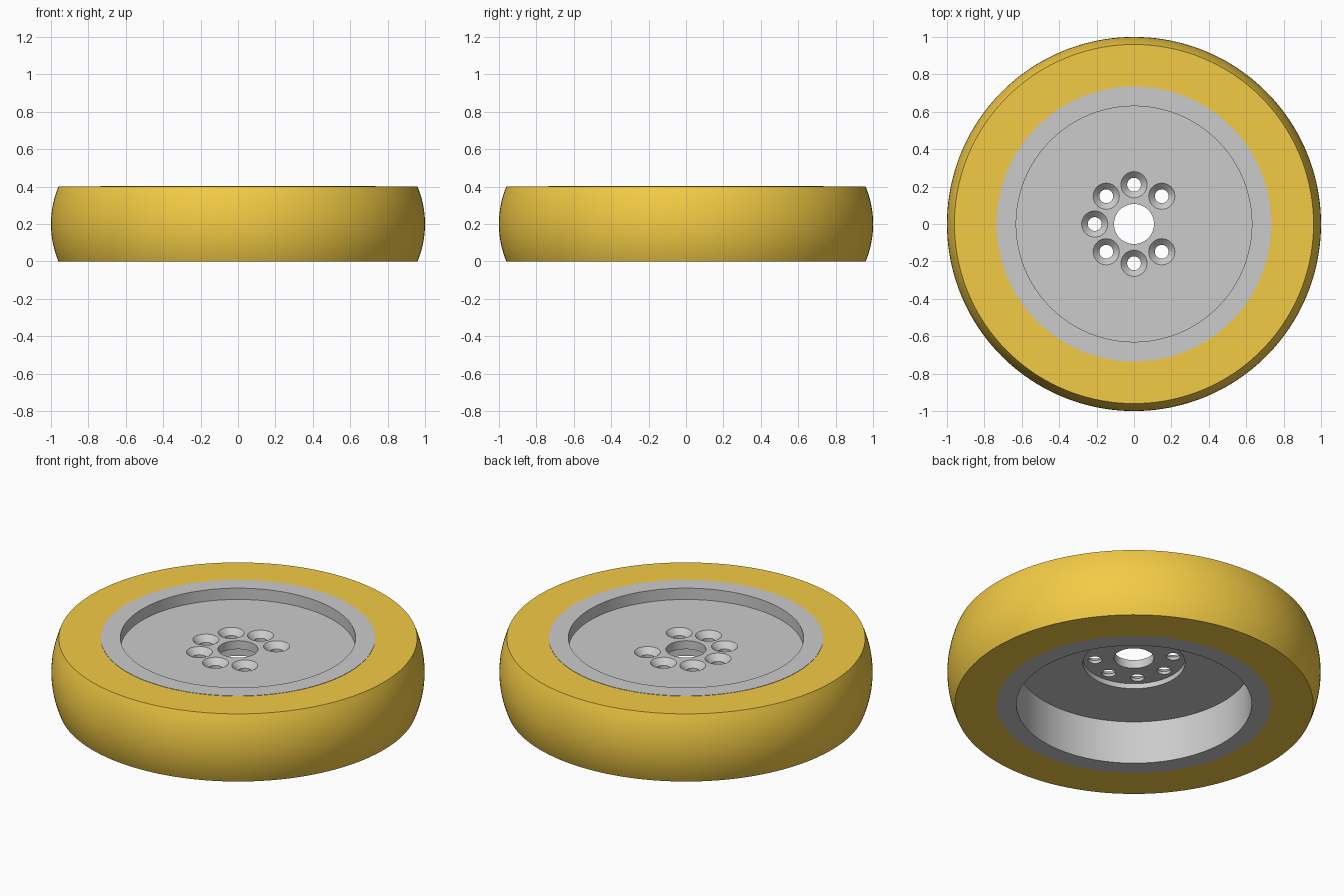
import bpy, bmesh, math
from mathutils import Matrix

if "Cube" in bpy.data.objects:
    bpy.data.objects.remove(bpy.data.objects["Cube"])


def lathe(bm, profile, steps, centre=(0, 0)):
    """Spin a closed (radius, z) profile around a vertical axis."""
    rings = []
    for r, z in profile:
        if r == 0:
            rings.append([bm.verts.new((centre[0], centre[1], z))] * steps)
        else:
            rings.append([bm.verts.new((centre[0] + r * math.cos(math.tau * i / steps),
                                        centre[1] + r * math.sin(math.tau * i / steps), z))
                          for i in range(steps)])
    for a, b in zip(rings, rings[1:] + rings[:1]):
        for i in range(steps):
            j = (i + 1) % steps
            quad = list(dict.fromkeys((a[i], a[j], b[j], b[i])))
            if len(quad) > 2:
                bm.faces.new(quad)


def finish(bm, name):
    bmesh.ops.recalc_face_normals(bm, faces=bm.faces)
    mesh = bpy.data.meshes.new(name)
    bm.to_mesh(mesh)
    bm.free()
    obj = bpy.data.objects.new(name, mesh)
    bpy.context.collection.objects.link(obj)
    return obj


def activate(obj):
    bpy.ops.object.select_all(action='DESELECT')
    obj.select_set(True)
    bpy.context.view_layer.objects.active = obj


# Tyre: flat sides with a crowned tread
R = 0.52
half = math.asin(0.2 / R)
crown = [(1 - R + R * math.cos(a), 0.2 + R * math.sin(a))
         for a in (half * (k / 8 - 1) for k in range(17))]
bm = bmesh.new()
lathe(bm, [(0.735, 0.0)] + crown + [(0.735, 0.4)], 160)
tyre = finish(bm, "tyre")
mat = bpy.data.materials.new("orange_rubber")
mat.diffuse_color = (0.9, 0.6, 0.06, 1)
mat.use_nodes = True
mat.node_tree.nodes["Principled BSDF"].inputs["Base Color"].default_value = mat.diffuse_color
tyre.data.materials.append(mat)

# Wheel: rim, web, shallow recess under the hub, centre bore
bm = bmesh.new()
lathe(bm, [(0.735, 0.0), (0.735, 0.402), (0.63, 0.402), (0.63, 0.335),
           (0.107, 0.335), (0.107, 0.285), (0.273, 0.285), (0.273, 0.255),
           (0.63, 0.255), (0.63, 0.0)], 160)
wheel = finish(bm, "wheel_rim")

# Seven countersunk bolt holes, one position of eight left blank
bm = bmesh.new()
for k in range(1, 8):
    a = k * math.pi / 4
    lathe(bm, [(0, 0.2), (0.037, 0.2), (0.037, 0.302), (0.075, 0.34), (0, 0.34)], 40,
          (0.21 * math.cos(a), 0.21 * math.sin(a)))
cutter = finish(bm, "bolt_hole_cutter")
cutter.hide_render = True
mod = wheel.modifiers.new("bolt_holes", 'BOOLEAN')
mod.operation = 'DIFFERENCE'
mod.solver = 'EXACT'
mod.object = cutter
activate(wheel)
bpy.ops.object.modifier_apply(modifier=mod.name)
bpy.data.objects.remove(cutter)

# Smooth shading with crisp edges
for obj in (tyre, wheel):
    activate(obj)
    bpy.ops.object.shade_smooth_by_angle(angle=math.radians(20))
